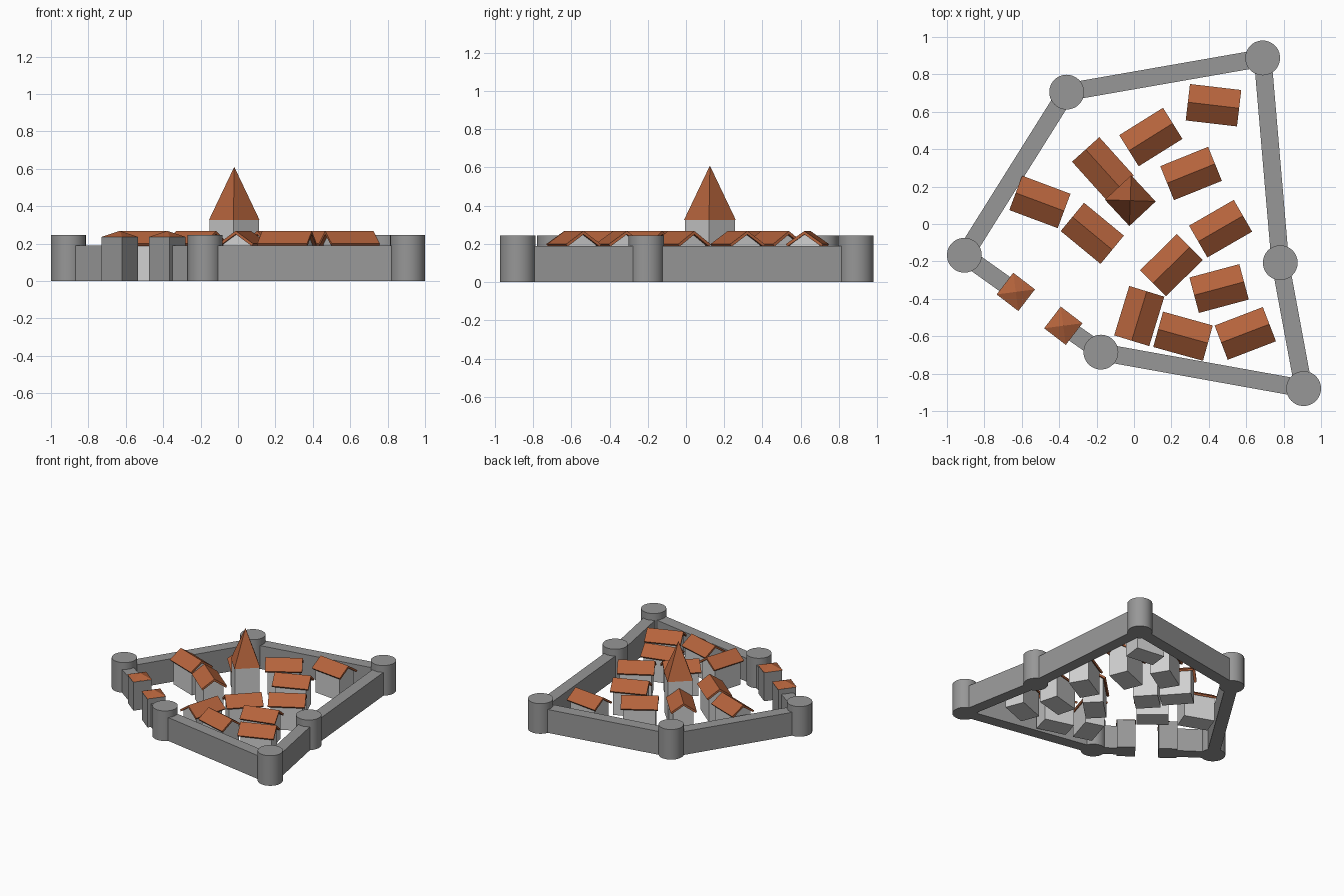
import bpy, bmesh, math
from mathutils import Matrix, Vector

if "Cube" in bpy.data.objects:
    bpy.data.objects.remove(bpy.data.objects["Cube"])


def material(name, rgb):
    m = bpy.data.materials.new(name)
    m.diffuse_color = (*rgb, 1)
    m.use_nodes = True
    m.node_tree.nodes["Principled BSDF"].inputs["Base Color"].default_value = m.diffuse_color
    return m


STONE = material("grey stone", (0.31, 0.31, 0.31))
PLASTER = material("pale plaster", (0.63, 0.63, 0.63))
TILE = material("terracotta tile", (0.46, 0.125, 0.045))


def finish(name, bm, mat, x=0, y=0, angle=0):
    bmesh.ops.recalc_face_normals(bm, faces=bm.faces)
    me = bpy.data.meshes.new(name)
    bm.to_mesh(me)
    bm.free()
    me.materials.append(mat)
    ob = bpy.data.objects.new(name, me)
    ob.location = (x, y, 0)
    ob.rotation_euler.z = math.radians(angle)
    bpy.context.collection.objects.link(ob)
    return ob


def box(name, mat, x, y, angle, length, width, height):
    bm = bmesh.new()
    bmesh.ops.create_cube(bm, size=1, matrix=Matrix.Translation((0, 0, height / 2))
                          @ Matrix.Diagonal((length, width, height, 1)))
    return finish(name, bm, mat, x, y, angle)


def extrude_profile(name, mat, profile, length, x, y, angle):
    """Extrude a (y, z) profile along local x, centred."""
    bm = bmesh.new()
    face = bm.faces.new([bm.verts.new((-length / 2, py, pz)) for py, pz in profile])
    out = bmesh.ops.extrude_face_region(bm, geom=[face])["geom"]
    bmesh.ops.translate(bm, vec=(length, 0, 0),
                        verts=[v for v in out if isinstance(v, bmesh.types.BMVert)])
    return finish(name, bm, mat, x, y, angle)


def pyramid(name, mat, x, y, angle, side, base, apex):
    bm = bmesh.new()
    h = side / 2
    ring = [bm.verts.new((sx * h, sy * h, base)) for sx, sy in ((-1, -1), (1, -1), (1, 1), (-1, 1))]
    tip = bm.verts.new((0, 0, apex))
    bm.faces.new(ring)
    for i in range(4):
        bm.faces.new((ring[i], ring[(i + 1) % 4], tip))
    return finish(name, bm, mat, x, y, angle)


def wall(name, a, b):
    a, b = Vector(a), Vector(b)
    mid, d = (a + b) / 2, b - a
    box(name, STONE, mid.x, mid.y, math.degrees(math.atan2(d.y, d.x)), d.length, 0.094, 0.19)


# Round corner towers, listed around the ring from one side of the gate to the other
TOWERS = [(-0.907, -0.167), (-0.36, 0.705), (0.688, 0.888),
          (0.782, -0.207), (0.907, -0.88), (-0.177, -0.685)]
for i, (x, y) in enumerate(TOWERS):
    bm = bmesh.new()
    bmesh.ops.create_cone(bm, cap_ends=True, segments=48, radius1=0.093, radius2=0.093,
                          depth=0.245, matrix=Matrix.Translation((0, 0, 0.1225)))
    ob = finish(f"round_tower_{i + 1}", bm, STONE, x, y)
    for p in ob.data.polygons:
        p.use_smooth = len(p.vertices) == 4
    for e in ob.data.edges:
        za, zb = (ob.data.vertices[v].co.z for v in e.vertices)
        e.use_edge_sharp = abs(za - zb) < 0.01

# Curtain walls, with short stubs leading to the gate
GATES = [(-0.632, -0.363), (-0.378, -0.544)]
for i in range(5):
    wall(f"curtain_wall_{i + 1}", TOWERS[i], TOWERS[i + 1])
wall("gate_wall_left", TOWERS[0], GATES[0])
wall("gate_wall_right", TOWERS[5], GATES[1])

# Square gate towers with low pyramid roofs
for side, (x, y) in zip(("left", "right"), GATES):
    box(f"gate_tower_{side}", STONE, x, y, -37.5, 0.138, 0.138, 0.236)
    pyramid(f"gate_roof_{side}", TILE, x, y, -37.5, 0.146, 0.234, 0.268)

# Gabled houses: x, y, ridge angle (the third is the church nave)
HOUSES = [(0.425, 0.635, -6.7), (0.09, 0.465, 32), (-0.166, 0.296, -48),
          (-0.503, 0.118, -20.5), (-0.223, -0.05, -39.5), (0.305, 0.27, 22),
          (0.463, -0.025, 30), (0.2, -0.22, 44.5), (0.455, -0.345, 15),
          (0.595, -0.585, 21), (0.262, -0.6, -15.5), (0.028, -0.492, 73)]
GABLE = [(-0.077, 0), (0.077, 0), (0.077, 0.195), (0, 0.251), (-0.077, 0.195)]
ROOF = [(-0.098, 0.199), (0, 0.268), (0.098, 0.199), (0.089, 0.187), (0, 0.25), (-0.089, 0.187)]
for i, (x, y, angle) in enumerate(HOUSES):
    extrude_profile(f"house_body_{i + 1}", PLASTER, GABLE, 0.238, x, y, angle)
    extrude_profile(f"house_roof_{i + 1}", TILE, ROOF, 0.276, x, y, angle)

# Church tower and spire
box("church_tower", PLASTER, -0.02, 0.125, -47, 0.186, 0.186, 0.328)
pyramid("church_spire", TILE, -0.02, 0.125, -47, 0.192, 0.325, 0.61)
